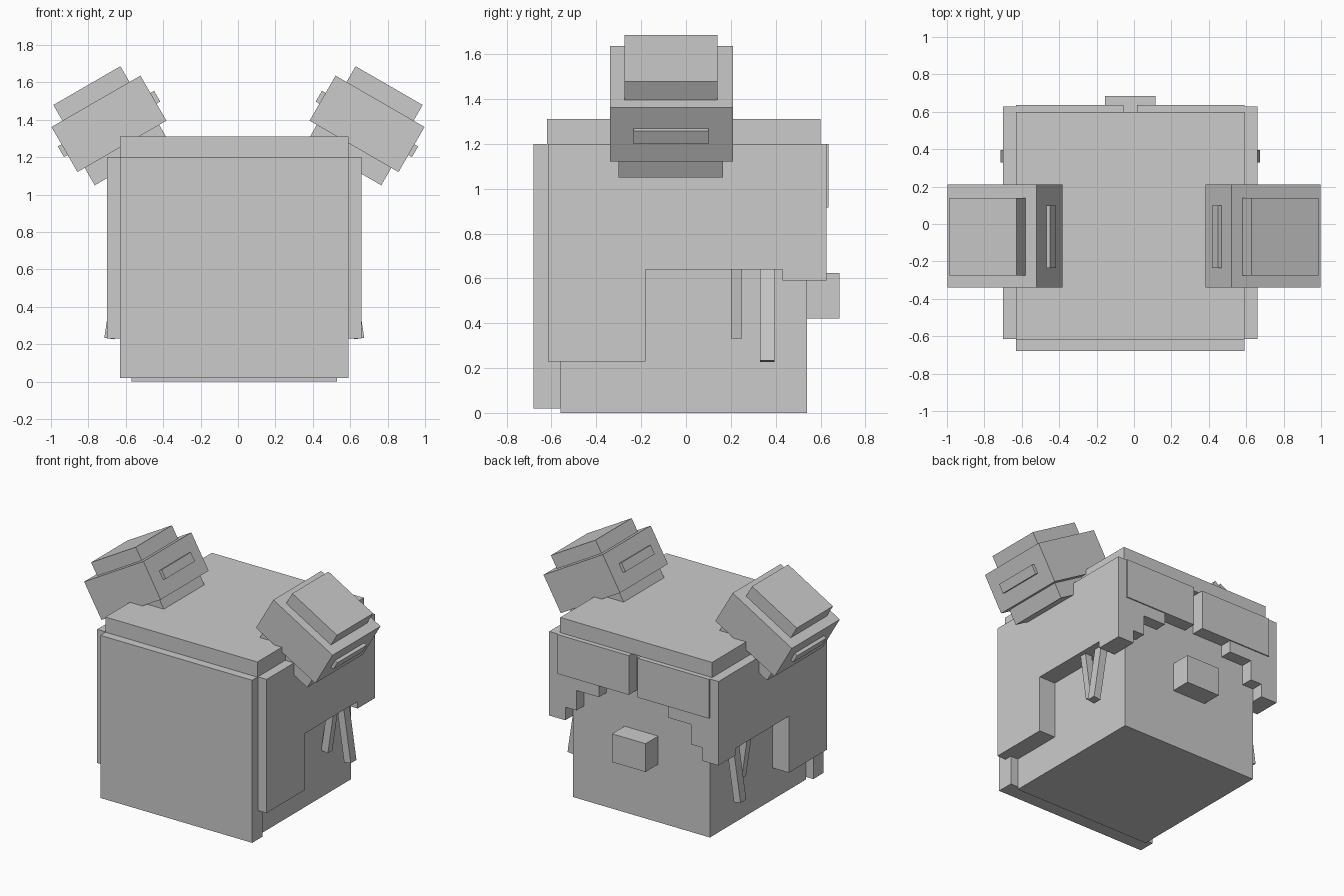
import bpy, bmesh, math
from mathutils import Matrix, Vector

if "Cube" in bpy.data.objects:
    bpy.data.objects.remove(bpy.data.objects["Cube"])

CX = -0.02  # middle of the head
grey = bpy.data.materials.new("plain_grey")
grey.diffuse_color = (0.6, 0.6, 0.6, 1)
grey.use_nodes = True
grey.node_tree.nodes["Principled BSDF"].inputs["Base Color"].default_value = grey.diffuse_color


def finish(name, bm, matrix=None):
    if matrix is not None:
        bm.transform(matrix)
    bmesh.ops.recalc_face_normals(bm, faces=bm.faces)
    me = bpy.data.meshes.new(name)
    bm.to_mesh(me)
    bm.free()
    me.materials.append(grey)
    ob = bpy.data.objects.new(name, me)
    bpy.context.collection.objects.link(ob)
    return ob


def box(name, x, y, z, matrix=None):
    """Box from (low, high) ranges, optionally placed by a matrix."""
    bm = bmesh.new()
    bmesh.ops.create_cube(bm, size=1)
    for v in bm.verts:
        v.co = Vector([(r[0] + r[1]) / 2 + c * (r[1] - r[0])
                       for r, c in zip((x, y, z), v.co)])
    return finish(name, bm, matrix)


def prism(name, outline, to_point, a, b):
    """Extrude a flat outline from depth a to depth b."""
    bm = bmesh.new()
    face = bm.faces.new([bm.verts.new(to_point(p, q, a)) for p, q in outline])
    shift = to_point(0, 0, b) - to_point(0, 0, a)
    new = bmesh.ops.extrude_face_region(bm, geom=[face])["geom"]
    bmesh.ops.translate(bm, vec=shift,
                        verts=[v for v in new if isinstance(v, bmesh.types.BMVert)])
    return finish(name, bm)


def span(s, a, b):
    """Range measured sideways from the head middle, on side s."""
    return sorted((CX + s * a, CX + s * b))


# head, nose and hair on top and behind
box("head", (-0.57, 0.53), (-0.56, 0.54), (0, 1.2))
box("nose", (-0.155, 0.115), (0.54, 0.685), (0.42, 0.625))
box("hair_cap", (-0.63, 0.59), (-0.62, 0.60), (1.2, 1.31))
box("hair_back", (-0.63, 0.59), (-0.68, -0.56), (0.02, 1.2))

side_outline = [(-0.615, 0.23), (-0.18, 0.23), (-0.18, 0.64), (0.43, 0.64),
                (0.43, 0.59), (0.54, 0.59), (0.54, 1.2), (-0.615, 1.2)]
fringe_outline = [(0.035, 1.2), (0.035, 0.915), (0.28, 0.915), (0.28, 0.83),
                  (0.46, 0.83), (0.46, 0.685), (0.55, 0.685), (0.55, 0.59),
                  (0.68, 0.59), (0.68, 1.2)]

for s, side in ((1, "right"), (-1, "left")):
    # side hair and stepped fringe
    prism("side_hair_" + side, side_outline,
          lambda p, q, d: Vector((CX + s * d, p, q)), 0.55, 0.68)
    prism("fringe_" + side, fringe_outline,
          lambda p, q, d: Vector((CX + s * p, d, q)), 0.54, 0.627)
    box("fringe_plate_" + side, span(s, 0.035, 0.61), (0.627, 0.635), (0.915, 1.2))

    # hanging strands, one leaning out and one leaning in
    for name, y, length, x, z, lean in (("long_strand_", (0.33, 0.395), 0.46, 0.668, 0.23, 8.5),
                                        ("short_strand_", (0.20, 0.25), 0.36, 0.575, 0.335, -8.5)):
        m = (Matrix.Translation((CX + s * x, 0, z))
             @ Matrix.Rotation(math.radians(-s * lean), 4, 'Y'))
        box(name + side, (-0.027, 0.027), y, (0, length), m)

    # tilted ear made of stacked blocks
    m = (Matrix.Translation((s * 0.69, 0, 1.378))
         @ Matrix.Rotation(math.radians(s * 30), 4, 'Y'))
    box("ear_" + side, (-0.2745, 0.2745), (-0.34, 0.21), (-0.139, 0.139), m)
    box("ear_top_" + side, (-0.207, 0.207), (-0.275, 0.14), (0.139, 0.236), m)
    box("ear_base_" + side, (-0.23, 0.23), (-0.30, 0.165), (-0.2465, -0.139), m)
    box("ear_end_bars_" + side, (-0.297, 0.297), (-0.235, 0.10), (-0.034, 0.032), m)
